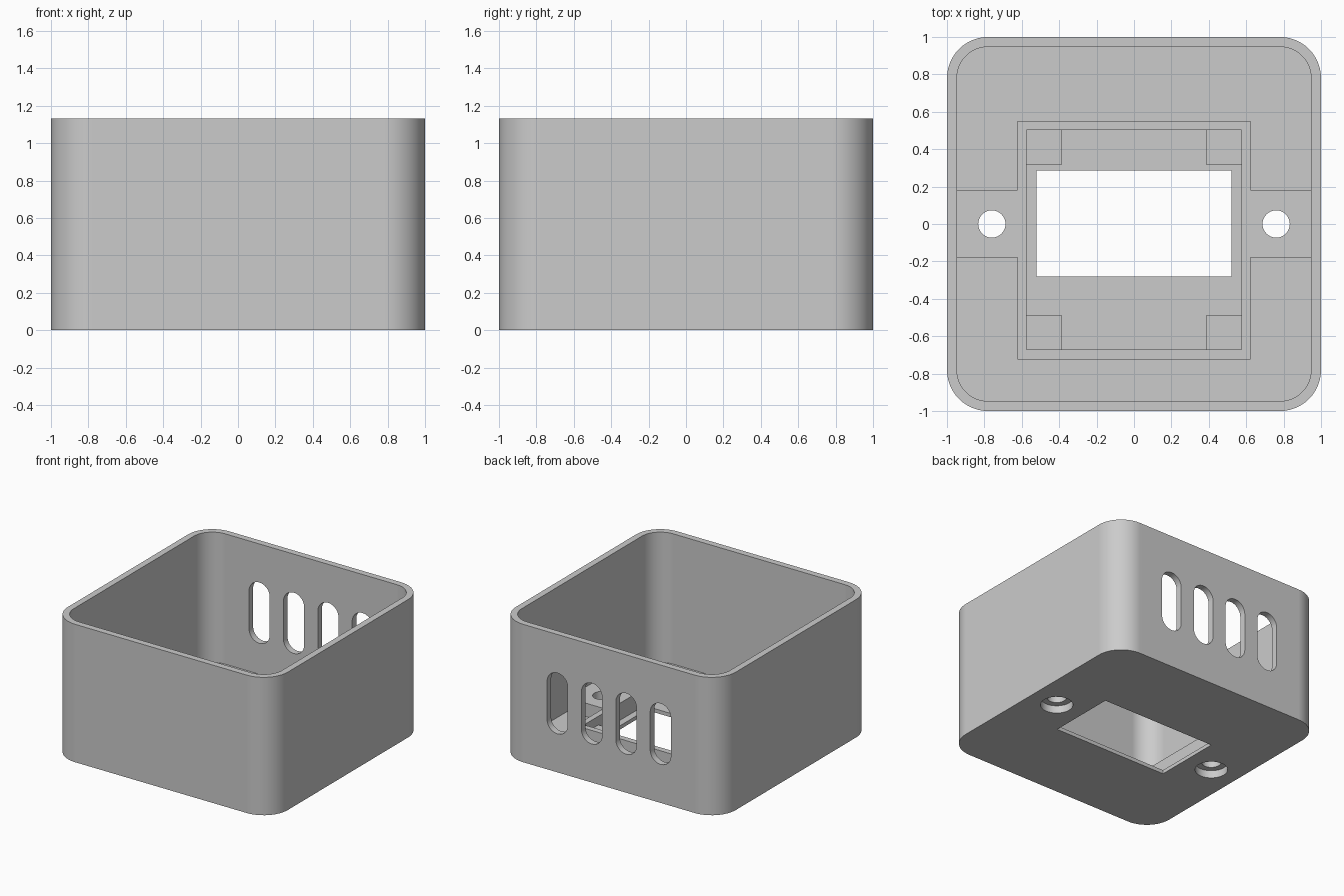
import bpy, bmesh, math

if "Cube" in bpy.data.objects:
    bpy.data.objects.remove(bpy.data.objects["Cube"], do_unlink=True)

HEIGHT, INNER, RADIUS = 1.133, 0.947, 0.22
FLOOR, PANE, FRAME_TOP, POST_TOP = 0.0625, 0.031, 0.172, 0.1
HOLE_X = 0.76

grey = bpy.data.materials.new("plastic_grey")
grey.use_nodes = True
grey.diffuse_color = (0.6, 0.6, 0.6, 1)
grey.node_tree.nodes["Principled BSDF"].inputs["Base Color"].default_value = (0.6, 0.6, 0.6, 1)


def prism(name, outline, low, high, axis="z"):
    """Extrude a counter-clockwise outline along z, or an (x, z) outline along y."""
    place = (lambda p, h: (p[0], p[1], h)) if axis == "z" else (lambda p, h: (p[0], h, p[1]))
    bm = bmesh.new()
    a = [bm.verts.new(place(p, low)) for p in outline]
    b = [bm.verts.new(place(p, high)) for p in outline]
    bm.faces.new(a)
    bm.faces.new(b)
    for i in range(len(a)):
        j = (i + 1) % len(a)
        bm.faces.new((a[i], a[j], b[j], b[i]))
    bmesh.ops.recalc_face_normals(bm, faces=bm.faces)
    mesh = bpy.data.meshes.new(name)
    bm.to_mesh(mesh)
    bm.free()
    mesh.materials.append(grey)
    obj = bpy.data.objects.new(name, mesh)
    bpy.context.collection.objects.link(obj)
    return obj


def rect(x0, x1, y0, y1):
    return [(x0, y0), (x1, y0), (x1, y1), (x0, y1)]


def rounded(cx, cy, hx, hy, r, steps=12):
    """Rounded rectangle outline; a circle when hx = hy = r."""
    pts = []
    for q, (sx, sy) in enumerate(((1, 1), (-1, 1), (-1, -1), (1, -1))):
        for i in range(steps + 1):
            t = (q + i / steps) * math.pi / 2
            p = (cx + sx * (hx - r) + r * math.cos(t), cy + sy * (hy - r) + r * math.sin(t))
            if not pts or math.dist(p, pts[-1]) > 1e-5:
                pts.append(p)
    if math.dist(pts[0], pts[-1]) < 1e-5:
        pts.pop()
    return pts


def circle(cx, cy, r):
    return rounded(cx, cy, r, r, r, 8)


def activate(obj):
    bpy.ops.object.select_all(action="DESELECT")
    obj.select_set(True)
    bpy.context.view_layer.objects.active = obj


def cut(obj, cutter):
    cutter.hide_render = True
    activate(obj)
    mod = obj.modifiers.new("cut", "BOOLEAN")
    mod.operation, mod.solver, mod.object = "DIFFERENCE", "EXACT", cutter
    bpy.ops.object.modifier_apply(modifier=mod.name)
    bpy.data.objects.remove(cutter, do_unlink=True)


def smooth(obj):
    activate(obj)
    bpy.ops.object.shade_smooth_by_angle(angle=math.radians(30))
    mod = obj.modifiers.new("even_normals", "WEIGHTED_NORMAL")
    mod.keep_sharp = True


pocket = rect(-0.575, 0.575, -0.672, 0.502)

# Open-topped case with rounded corners
case = prism("case", rounded(0, 0, 1, 1, RADIUS), 0, HEIGHT)
cut(case, prism("cavity", rounded(0, 0, INNER, INNER, RADIUS - 1 + INNER), FLOOR, HEIGHT + 0.2))

# Thinned floor panel and its window
cut(case, prism("pocket_cutter", pocket, PANE, 0.3))
cut(case, prism("window_cutter", rect(-0.52, 0.52, -0.28, 0.285), -0.1, 0.3))

# Screw head recesses under the floor
for side in (-1, 1):
    cut(case, prism("recess_cutter", circle(side * HOLE_X, 0, 0.123), -0.1, 0.1))

# Row of four vent slots in the back wall
for i in range(4):
    slot = rounded((i - 1.5) * 0.3125, HEIGHT / 2, 0.094, 0.25, 0.094)
    cut(case, prism("slot_cutter", slot, 0.8, 1.2, axis="y"))
smooth(case)

# Raised frame with a screw tab reaching each side wall
right = [(0.622, -0.725), (0.622, -0.18), (INNER, -0.18), (INNER, 0.182), (0.622, 0.182), (0.622, 0.55)]
left = [(-x, y) for x, y in reversed(right)]
frame = prism("frame_with_tabs", right + left, FLOOR, FRAME_TOP)
cut(frame, prism("frame_cutter", pocket, 0, 0.5))
for side in (-1, 1):
    cut(frame, prism("screw_hole_cutter", circle(side * HOLE_X, 0, 0.073), 0, 0.5))
smooth(frame)

# Support posts in the four corners of the frame
for x_name, x0, x1 in (("left", 0.387, 0.575), ("right", -0.575, -0.387)):
    for y_name, y0, y1 in (("back", 0.315, 0.502), ("front", -0.672, -0.487)):
        prism(f"support_post_{y_name}_{x_name}", rect(x0, x1, y0, y1), PANE, POST_TOP)
